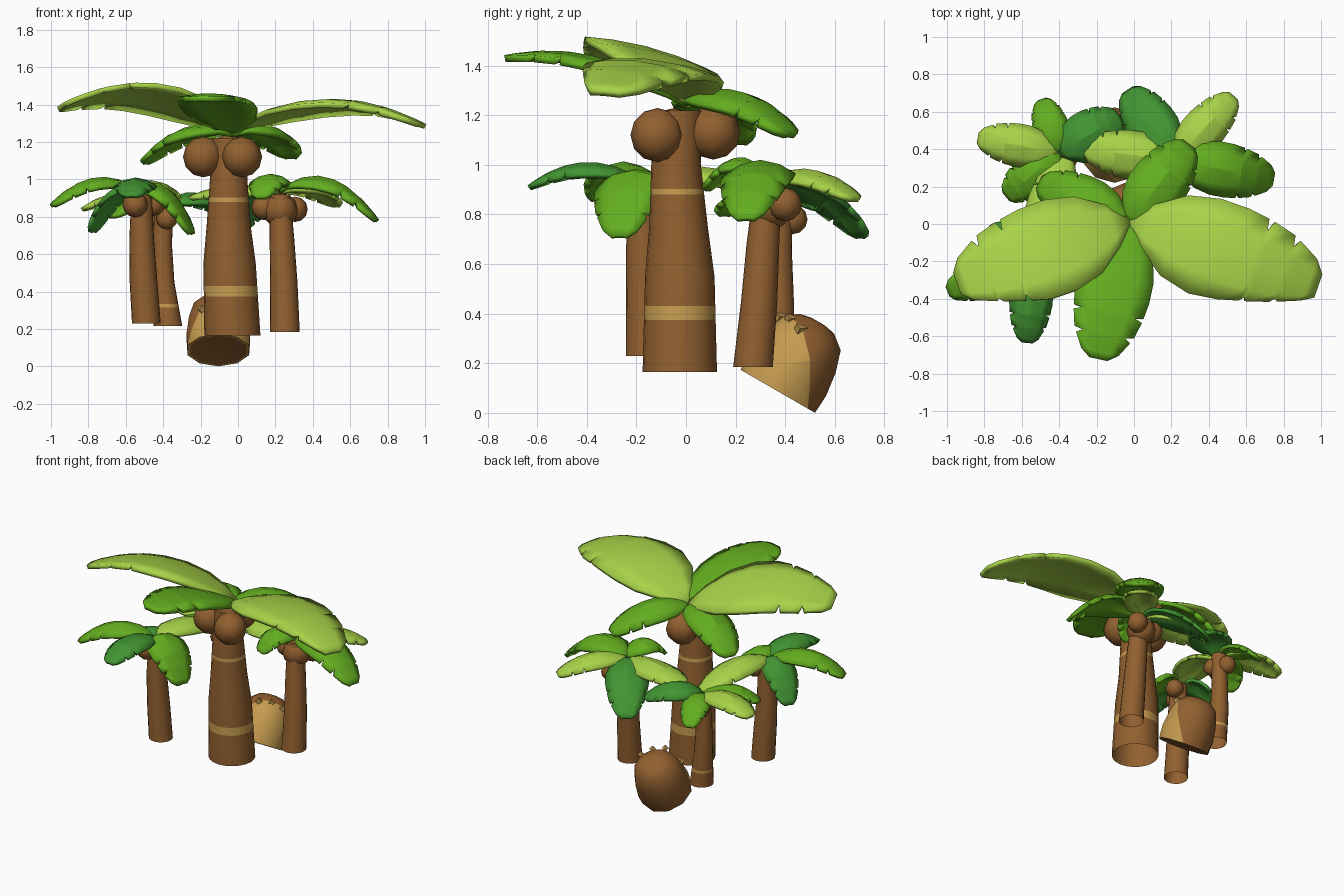
import bpy, bmesh, math
from mathutils import Vector, Matrix

if "Cube" in bpy.data.objects:
    bpy.data.objects.remove(bpy.data.objects["Cube"])


def material(name, rgb):
    m = bpy.data.materials.new(name)
    m.diffuse_color = (*rgb, 1)
    m.use_nodes = True
    m.node_tree.nodes["Principled BSDF"].inputs["Base Color"].default_value = m.diffuse_color
    return m


BROWN = material("bark_brown", (0.285, 0.117, 0.029))
TAN = material("husk_tan", (0.56, 0.33, 0.08))
LIGHT = material("light_green", (0.39, 0.65, 0.065))
MID = material("mid_green", (0.125, 0.42, 0.014))
DARK = material("dark_green", (0.055, 0.30, 0.032))


def finish(bm, name, mats, smooth=0):
    bmesh.ops.recalc_face_normals(bm, faces=bm.faces)
    me = bpy.data.meshes.new(name)
    bm.to_mesh(me)
    bm.free()
    for m in mats:
        me.materials.append(m)
    ob = bpy.data.objects.new(name, me)
    bpy.context.collection.objects.link(ob)
    if smooth:
        bpy.ops.object.select_all(action='DESELECT')
        ob.select_set(True)
        bpy.context.view_layer.objects.active = ob
        bpy.ops.object.shade_smooth_by_angle(angle=math.radians(smooth))
    return ob


def trunk(name, path, bands=(), n=20):
    """Loft circles (z, x, y, r), open below; faces inside a band height become tan."""
    cuts = sorted({p[0] for p in path} | {z for b in bands for z in b})
    bm = bmesh.new()
    rings = []
    for z in cuts:
        for a, b in zip(path, path[1:]):
            if a[0] <= z <= b[0]:
                f = (z - a[0]) / (b[0] - a[0])
                x, y, r = (a[i] + (b[i] - a[i]) * f for i in (1, 2, 3))
                break
        rings.append([bm.verts.new((x + r * math.cos(k * math.tau / n),
                                    y + r * math.sin(k * math.tau / n), z)) for k in range(n)])
    for z0, z1, a, b in zip(cuts, cuts[1:], rings, rings[1:]):
        tan = any(lo <= (z0 + z1) / 2 <= hi for lo, hi in bands)
        for k in range(n):
            f = bm.faces.new((a[k], a[(k + 1) % n], b[(k + 1) % n], b[k]))
            f.material_index = int(tan)
    bm.faces.new(rings[-1])
    finish(bm, name, [BROWN, TAN], 35)


def coconut(name, pos, r):
    bm = bmesh.new()
    bmesh.ops.create_uvsphere(bm, u_segments=8, v_segments=6, radius=r,
                              matrix=Matrix.Translation(pos))
    finish(bm, name, [BROWN], 60)


# Half-width along the leaf, with torn notches near the tip
OUTLINE = [(0, .08), (.1, .47), (.24, .85), (.4, 1), (.55, 1), (.66, .94), (.67, .7), (.69, .92),
           (.81, .8), (.82, .57), (.845, .73), (.95, .5), (1, .24)]


def leaf(name, base, tip, mid_z, half, mat, roll=0.0, droop=0.25, thick=0.028, min_y=-1):
    a, c = Vector(base), Vector(tip)
    b = (a + c) / 2
    b.z = 2 * mid_z - (a.z + c.z) / 2
    d = Vector((c.x - a.x, c.y - a.y, 0)).normalized()
    s = Vector((-d.y, d.x, 0))
    bm = bmesh.new()
    rows = []
    for t, w in OUTLINE:
        p = a * (1 - t) ** 2 + b * 2 * t * (1 - t) + c * t * t
        row = []
        for u in (-1, -.55, 0, .55, 1):
            e = u * half * w
            v = p + s * e + Vector((0, 0, roll * e - droop * half * (e / half) ** 2))
            if v.y < min_y:      # straighter outer edge
                v.y = min_y + .3 * (v.y - min_y)
            row.append(bm.verts.new(v))
        rows.append(row)
    for r0, r1 in zip(rows, rows[1:]):
        for k in range(4):
            bm.faces.new((r0[k], r1[k], r1[k + 1], r0[k + 1]))
    ob = finish(bm, name, [mat], 20)
    m = ob.modifiers.new("thickness", 'SOLIDIFY')
    m.thickness = thick
    m.offset = 0


def crown(name, base, specs):
    """specs: tip x, y, z, middle height, half width, colour."""
    for i, (x, y, z, mz, h, mat) in enumerate(specs):
        leaf(f"{name}_leaf_{i + 1}", base, (x, y, z), mz, h, mat, droop=0.4, thick=0.022)


# Main palm
trunk("main_trunk", [(.165, -.03, -.025, .15), (.55, -.045, -.025, .14), (.75, -.05, -.03, .118),
                     (1.0, -.05, -.04, .1), (1.22, -.045, -.03, .095)], [(.375, .43), (.88, .902)])
for i, p in enumerate([(.02, -.115, 1.12), (-.185, -.05, 1.12), (-.05, .11, 1.13)]):
    coconut(f"main_coconut_{i + 1}", p, .109)
leaf("main_left_leaf", (-.03, .02, 1.25), (-.94, -.32, 1.39), 1.46, .255, LIGHT, .24, .1,
     min_y=-.4)
leaf("main_right_leaf", (-.02, .02, 1.25), (.98, -.33, 1.29), 1.415, .265, LIGHT, -.08, .15,
     min_y=-.39)
leaf("main_front_leaf", (-.03, .02, 1.24), (-.19, -.72, 1.43), 1.42, .2, MID, 0, .15)
leaf("main_back_left_leaf", (-.03, .0, 1.24), (-.5, .22, 1.09), 1.27, .14, MID, 0, .4)
leaf("main_back_right_leaf", (-.03, .0, 1.24), (.29, .42, 1.12), 1.285, .15, MID, 0, .4)

# Left front small palm
trunk("left_front_trunk", [(.23, -.49, -.165, .077), (.45, -.505, -.167, .074),
                           (.68, -.515, -.175, .066), (.92, -.515, -.17, .055)])
coconut("left_front_coconut_1", (-.55, -.235, .865), .068)
coconut("left_front_coconut_2", (-.45, -.13, .865), .06)
crown("left_front", (-.53, -.18, .93), [
    (-.99, -.36, .86, 1.0, .11, MID), (-.57, -.63, .91, 1.0, .11, DARK),
    (-.25, -.27, .71, .95, .14, MID), (-.78, -.04, .72, .94, .11, DARK),
    (-.37, .36, .84, .98, .12, LIGHT)])

# Left back small palm
trunk("left_back_trunk", [(.215, -.375, .36, .077), (.45, -.4, .375, .06),
                          (.65, -.405, .375, .052), (.86, -.395, .38, .05)], [(.315, .335)])
coconut("left_back_coconut_1", (-.42, .43, .78), .06)
coconut("left_back_coconut_2", (-.38, .33, .79), .058)
crown("left_back", (-.4, .38, .85), [
    (-.83, .46, .84, .92, .11, LIGHT), (-.49, .66, .75, .88, .09, MID),
    (-.68, .15, .8, .9, .11, MID), (-.08, .57, .82, .92, .13, DARK)])

# Right back small palm
trunk("right_back_trunk", [(.185, .25, .27, .08), (.45, .245, .295, .073),
                           (.68, .235, .31, .066), (.92, .225, .33, .055)])
for i, (x, y, z, r) in enumerate([(.14, .35, .85, .068), (.225, .34, .835, .095),
                                  (.305, .4, .84, .068)]):
    coconut(f"right_back_coconut_{i + 1}", (x, y, z), r)
crown("right_back", (.22, .34, .93), [
    (.74, .24, .78, 1.0, .14, MID), (.53, .68, .86, .97, .11, LIGHT),
    (-.03, .71, .71, .92, .135, DARK), (-.26, .4, .9, .96, .125, LIGHT),
    (.12, .08, .9, 1.02, .1, MID)])

# Cracked coconut shell lying open side down
axis = Vector((0, .5, .866))
side, across = Vector((1, 0, 0)), Vector((0, .866, -.5))
centre = Vector((-.105, .37, .087))
profile = [(.325, .03), (.315, .08), (.27, .137), (.18, .165), (.08, .178), (0, .173), (0, .158),
           (.004, .14)]
bm = bmesh.new()
N = 10
rings = [[bm.verts.new(centre + axis * h + (side * math.cos((k + .5) * math.tau / N)
          + across * math.sin((k + .5) * math.tau / N)) * r) for k in range(N)] for h, r in profile]
for i in range(len(rings) - 1):
    for k in range(N):
        q, w = rings[i], rings[i + 1]
        f = bm.faces.new((q[k], q[(k + 1) % N], w[(k + 1) % N], w[k]))
        f.material_index = int(i >= 6)
bm.faces.new(rings[0])
bm.faces.new(rings[-1]).material_index = 1
# Brown husk remains on the back; tan rim and flesh elsewhere
cut_p, cut_n = Vector((.05, .5, .2)), Vector((-.5, .86, .1)).normalized()
res = bmesh.ops.bisect_plane(bm, geom=bm.verts[:] + bm.edges[:] + bm.faces[:],
                             plane_co=cut_p, plane_no=cut_n)
edge_points = [g.co.copy() for g in res["geom_cut"]
               if isinstance(g, bmesh.types.BMVert) and g.co.z > .24]
for f in bm.faces:
    mid = f.calc_center_median()
    if (mid - cut_p).dot(cut_n) > 0 and (mid - centre).dot(axis) > .01:
        f.material_index = 1
finish(bm, "coconut_shell", [TAN, BROWN], 45)

# Jagged tan teeth along the husk edge
bm = bmesh.new()
for p in edge_points:
    m = Matrix.Translation(p) @ cut_n.to_track_quat('Z', 'Y').to_matrix().to_4x4()
    bmesh.ops.create_cone(bm, segments=4, radius1=.022, radius2=.003, depth=.05,
                          cap_ends=True, matrix=m)
finish(bm, "shell_teeth", [TAN])
